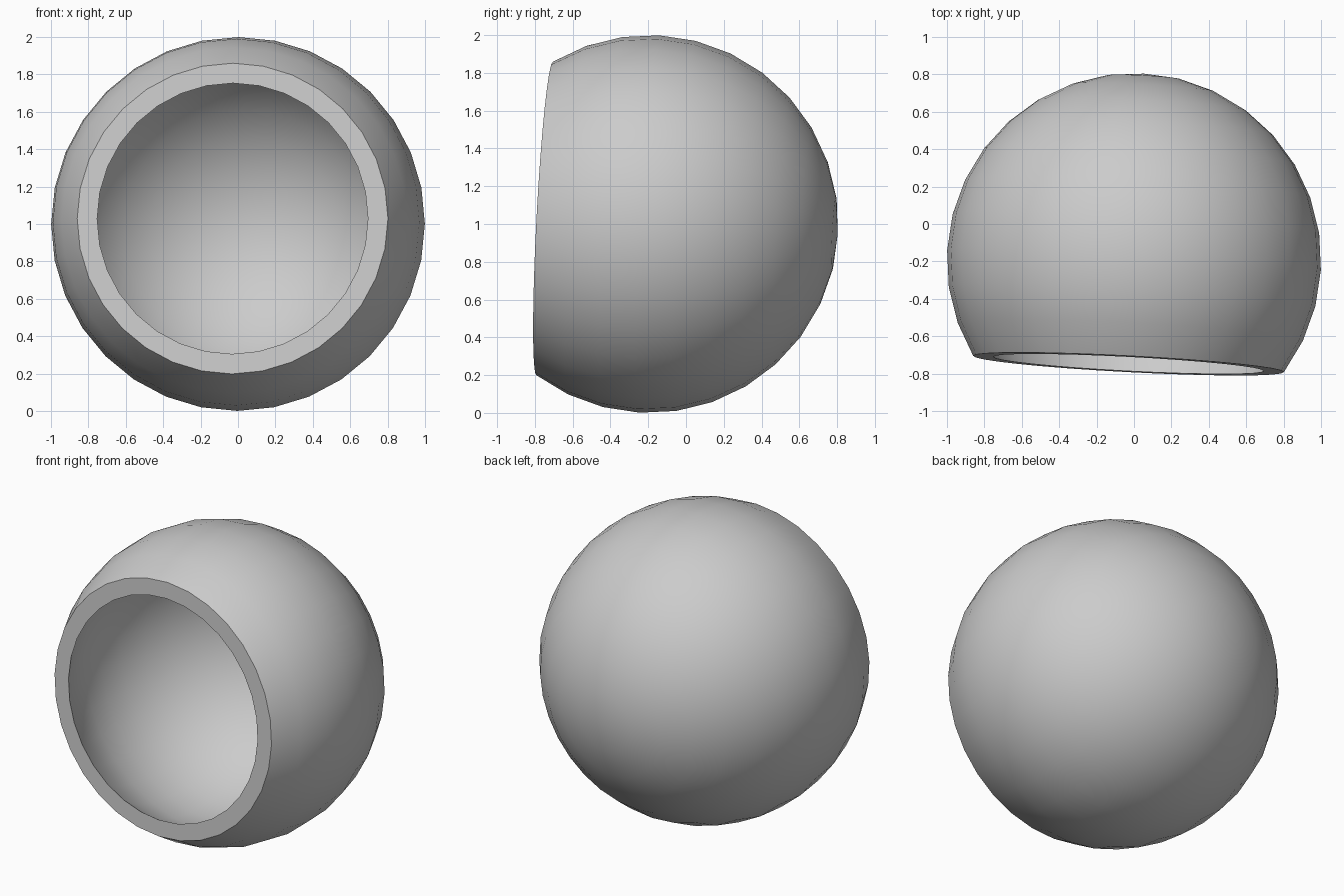
import bpy, bmesh
from math import sin, cos, radians, sqrt

if "Cube" in bpy.data.objects:
    bpy.data.objects.remove(bpy.data.objects["Cube"])

SEGMENTS = 32
STEP = radians(11.25)
OUTER_R, INNER_R = 1.0, 0.913
RIM_Z = OUTER_R * cos(5 * STEP)          # opening plane, along the bowl axis

# Profile: outer back pole -> outer rim -> flat lip -> inner wall -> inner back pole
profile = [(OUTER_R * sin(i * STEP), OUTER_R * cos(i * STEP)) for i in range(16, 4, -1)]
profile[0] = (0.0, -OUTER_R)
profile.append((sqrt(INNER_R ** 2 - RIM_Z ** 2), RIM_Z))
profile += [(INNER_R * sin(i * STEP), INNER_R * cos(i * STEP)) for i in range(6, 16)]
profile.append((0.0, -INNER_R))

# Lathe the profile around the bowl axis
bm = bmesh.new()
verts = [bm.verts.new((r, 0, z)) for r, z in profile]
edges = [bm.edges.new(pair) for pair in zip(verts, verts[1:])]
bmesh.ops.spin(bm, geom=verts + edges, cent=(0, 0, 0), axis=(0, 0, 1),
               angle=radians(360), steps=SEGMENTS, use_duplicate=False)
bmesh.ops.remove_doubles(bm, verts=bm.verts[:], dist=1e-4)
bmesh.ops.recalc_face_normals(bm, faces=bm.faces[:])
mesh = bpy.data.meshes.new("hollow_sphere_shell")
bm.to_mesh(mesh)
bm.free()

# Opening faces front, turned slightly up and to the left
shell = bpy.data.objects.new("hollow_sphere_shell", mesh)
bpy.context.collection.objects.link(shell)
shell.location = (0, -0.194, 1.0)
shell.rotation_euler = (radians(87), 0, radians(-3))

bpy.context.view_layer.objects.active = shell
shell.select_set(True)
bpy.ops.object.shade_smooth_by_angle(angle=radians(30))
